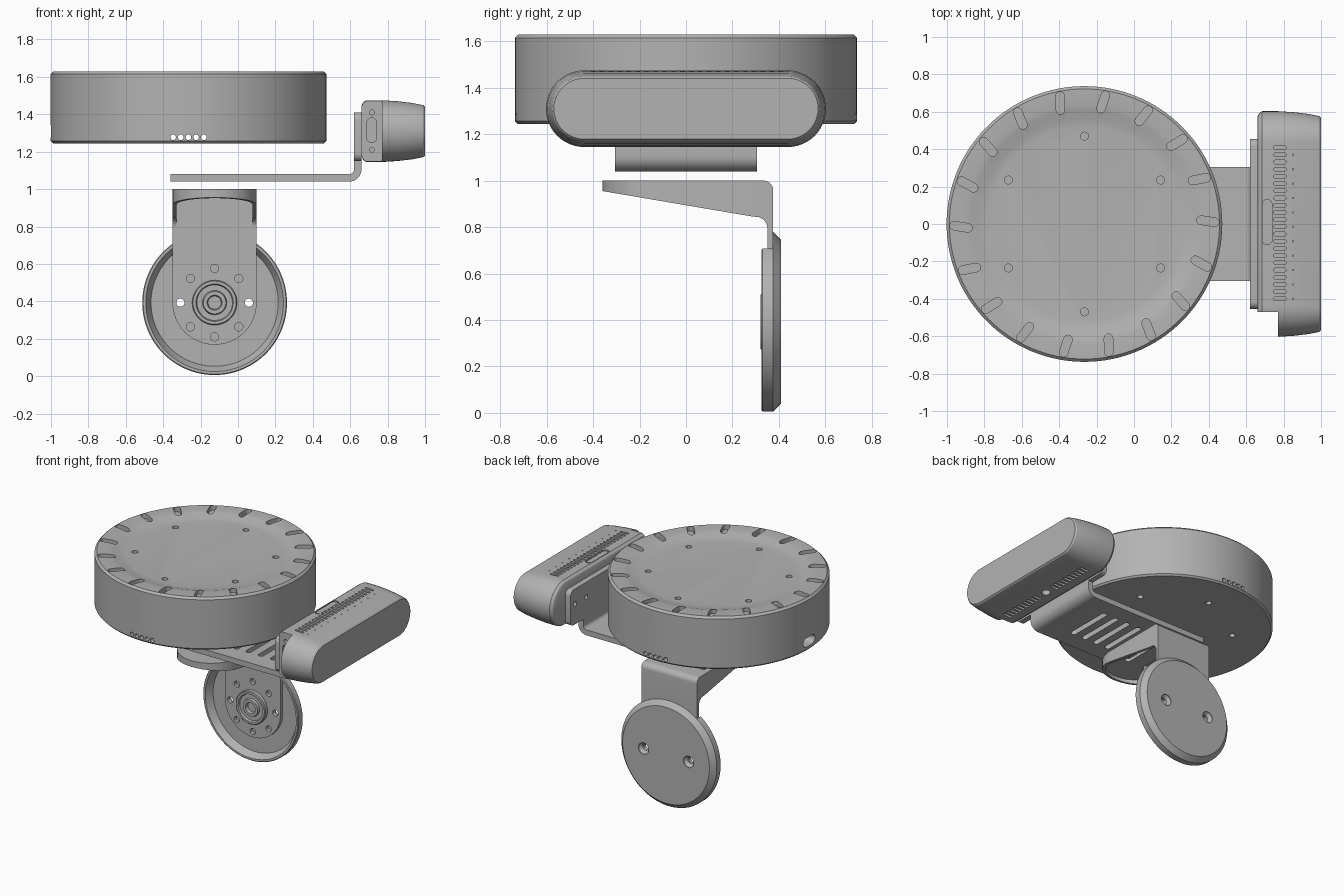
import bpy
import bmesh
from math import cos, sin, pi, radians

if "Cube" in bpy.data.objects:
    bpy.data.objects.remove(bpy.data.objects["Cube"])

GREY = (0.45, 0.45, 0.45, 1)
grey = bpy.data.materials.new("matte_grey")
grey.use_nodes = True
grey.diffuse_color = GREY
grey.node_tree.nodes["Principled BSDF"].inputs["Base Color"].default_value = GREY


# ---- outlines (2D) ----
def arc(a, b, r, start, end, n=8):
    return [(a + r * cos(radians(start + (end - start) * i / n)),
             b + r * sin(radians(start + (end - start) * i / n))) for i in range(n + 1)]


def circle(a, b, r, n=24):
    return arc(a, b, r, 0, 360, n)[:-1]


def slot(a, b, half, r, turn=0, n=8):
    """Stadium outline whose length runs along the turn angle."""
    da, db = half * cos(radians(turn)), half * sin(radians(turn))
    return (arc(a + da, b + db, r, turn - 90, turn + 90, n)
            + arc(a - da, b - db, r, turn + 90, turn + 270, n))


def rounded_rect(a0, a1, b0, b1, r):
    return (arc(a1 - r, b1 - r, r, 0, 90) + arc(a0 + r, b1 - r, r, 90, 180)
            + arc(a0 + r, b0 + r, r, 180, 270) + arc(a1 - r, b0 + r, r, 270, 360))


# ---- solids ----
def place(axis, a, b, c):
    return {"x": (c, a, b), "y": (a, c, b), "z": (a, b, c)}[axis]


def add_loft(bm, axis, rings):
    """Capped skin through (outline, height) rings."""
    loops = [[bm.verts.new(place(axis, a, b, c)) for a, b in pts] for pts, c in rings]
    faces = [bm.faces.new(loops[0]), bm.faces.new(loops[-1])]
    n = len(loops[0])
    for low, high in zip(loops, loops[1:]):
        for i in range(n):
            j = (i + 1) % n
            faces.append(bm.faces.new((low[i], low[j], high[j], high[i])))
    bmesh.ops.recalc_face_normals(bm, faces=faces)


def make(name, *solids):
    bm = bmesh.new()
    for axis, rings in solids:
        add_loft(bm, axis, rings)
    mesh = bpy.data.meshes.new(name)
    bm.to_mesh(mesh)
    bm.free()
    obj = bpy.data.objects.new(name, mesh)
    mesh.materials.append(grey)
    bpy.context.collection.objects.link(obj)
    return obj


def prism(axis, pts, lo, hi):
    return axis, [(pts, lo), (pts, hi)]


def turned(axis, a, b, profile, n=96):
    return axis, [(circle(a, b, r, n), c) for r, c in profile]


def activate(obj):
    bpy.ops.object.select_all(action="DESELECT")
    bpy.context.view_layer.objects.active = obj
    obj.select_set(True)


def cut(obj, *solids):
    cutter = make("cutter", *solids)
    cutter.hide_render = True
    mod = obj.modifiers.new("cut", "BOOLEAN")
    mod.operation, mod.solver, mod.object = "DIFFERENCE", "EXACT", cutter
    activate(obj)
    bpy.ops.object.modifier_apply(modifier=mod.name)
    bpy.data.objects.remove(cutter)


# ---- drum with shallow dished top ----
DX = -0.265
drum = make("drum", turned("z", DX, 0, [
    (0.725, 1.245), (0.737, 1.257), (0.737, 1.615), (0.722, 1.63),
    (0.64, 1.63), (0.61, 1.625), (0.56, 1.609), (0.52, 1.605)], 128))
rim_slots = []
for i in range(18):
    t = radians(1.3 + 20 * i)
    rim_slots.append(prism("z", slot(DX + 0.66 * cos(t), 0.66 * sin(t), 0.037, 0.023,
                                     1.3 + 20 * i - 10), 1.595, 1.7))
screw_holes = []
for i in range(6):
    t = radians(30 + 60 * i)
    pts = circle(DX + 0.47 * cos(t), 0.47 * sin(t), 0.021)
    screw_holes += [prism("z", pts, 1.56, 1.7), prism("z", pts, 1.2, 1.29)]
cut(drum, *rim_slots, *screw_holes)
cut(drum, *[prism("y", circle(DX + 0.041 * i, 1.277, 0.015, 16), -1, 1) for i in range(-2, 3)])
cut(drum, prism("x", slot(0, 1.31, 0.035, 0.033), -1.1, -0.9))

# ---- L-shaped arm: slotted shelf, bend and wide upright plate ----
arm = make("arm_shelf", prism("y", [(-0.36, 1.08), (-0.36, 1.04)]
                              + arc(0.595, 1.105, 0.065, -90, 0)
                              + [(0.66, 1.16), (0.62, 1.16)]
                              + arc(0.595, 1.105, 0.025, 0, -90), -0.305, 0.305))
cut(arm, *[prism("z", slot(x, 0, 0.16, 0.02, 90), 1, 1.2) for x in (0.1, 0.2, 0.3, 0.4)])
upright = make("arm_upright", prism("x", rounded_rect(-0.455, 0.455, 1.15, 1.41, 0.04), 0.62, 0.66))
cut(upright, *[prism("x", circle(s * y, 1.3, 0.016), 0.6, 0.65)
               for s in (-1, 1) for y in (0.27, 0.4)])

# ---- sensor housing: tapered stadium with vents ----
housing = make("sensor_housing", ("x", [
    (slot(0, 1.31, 0.438, 0.165 - inset, 0, 24), x) for x, inset in
    [(0.66, 0.03), (0.668, 0.012), (0.685, 0), (0.77, 0), (0.85, 0.005),
     (0.93, 0.014), (0.99, 0.026), (1.0, 0.034)]]))
cut(housing, prism("x", rounded_rect(-0.7, -0.47, 1, 1.6, 0.01), 0.6, 0.77))
vents = [prism("z", slot(0.78, -0.4 + 0.0385 * i, 0.024, 0.01), 1.445, 1.55) for i in range(22)]
vents += [prism("z", slot(0.78, s * (0.09 + 0.035 * i), 0.024, 0.009), 1.1, 1.17)
          for s in (-1, 1) for i in range(10)]
dots = [prism("z", circle(0.85, -0.4 + 0.077 * i, 0.004, 8), 1.45, 1.55) for i in range(11)]
cut(housing, *vents, *dots,
    prism("z", circle(0.78, 0, 0.03), 1.1, 1.19),
    prism("z", slot(0.712, 0.01, 0.095, 0.026, 90), 1.465, 1.55),
    prism("y", slot(0.715, 1.315, 0.04, 0.026, 90), -0.5, -0.45),
    *[prism("y", circle(0.715, z, 0.013), -0.5, -0.44) for z in (1.21, 1.41)])
make("housing_button", prism("z", slot(0.712, 0.01, 0.09, 0.02, 90), 1.46, 1.472))

# ---- hanging bracket: round-nosed hollow shelf with sloped skirt ----
WX, WZ = -0.125, 0.393


def nose(r, back):
    return arc(WX, -0.135, r, 180, 360, 24) + [(WX + r, back), (WX - r, back)]


shelf = make("bracket_shelf", prism("z", nose(0.225, 0.375), 0.8, 1.0))
cut(shelf, prism("x", [(-0.5, 0.979), (0.29, 0.845)] + arc(0.3, 0.795, 0.05, 80, 0)
                 + [(0.35, 0.7), (-0.5, 0.7)], -0.5, 0.3))
cut(shelf, prism("z", nose(0.203, 0.35), 0.7, 0.975))
cut(shelf, prism("x", arc(0.335, 0.96, 0.04, 90, 0) + [(0.4, 0.96), (0.4, 1.02), (0.335, 1.02)],
                 -0.5, 0.3))
cut(shelf, *[prism("z", slot(WX + x, 0, 0.12, 0.02, 90), 0.96, 1.1) for x in (-0.08, 0.08)])

plate = make("bracket_plate", prism("y", arc(WX, WZ, 0.225, 180, 360, 32)
                                    + [(WX + 0.225, 0.8), (WX - 0.225, 0.8)], 0.35, 0.375))
cut(plate, *[prism("y", circle(WX + 0.183 * cos(i * pi / 4), WZ + 0.183 * sin(i * pi / 4), 0.022),
                   0.3, 0.4) for i in range(8)])

# ---- round end disc: hollow front, chamfered back, two countersunk holes ----
disc = make("end_disc", turned("y", WX, WZ, [
    (0.34, 0.376), (0.362, 0.335), (0.368, 0.325), (0.382, 0.325), (0.387, 0.33),
    (0.387, 0.375), (0.352, 0.41)]))
cut(disc, prism("y", [(WX - 0.225, WZ), (WX + 0.225, WZ), (WX + 0.225, 0.9), (WX - 0.225, 0.9)],
                0.3, 0.3755))
cut(disc, *[turned("y", WX + s * 0.183, WZ, [(0.022, 0.3), (0.022, 0.385), (0.042, 0.405),
                                             (0.042, 0.45)], 32) for s in (-1, 1)])
make("hub", turned("y", WX, WZ, [
    (0.12, 0.36), (0.12, 0.325), (0.115, 0.32), (0.1, 0.32), (0.095, 0.335), (0.065, 0.335),
    (0.06, 0.32), (0.04, 0.32), (0.035, 0.342)], 48))

# ---- shading ----
for obj in [o for o in bpy.context.collection.objects if o.type == "MESH"]:
    activate(obj)
    bpy.ops.object.shade_smooth_by_angle(angle=radians(25))
